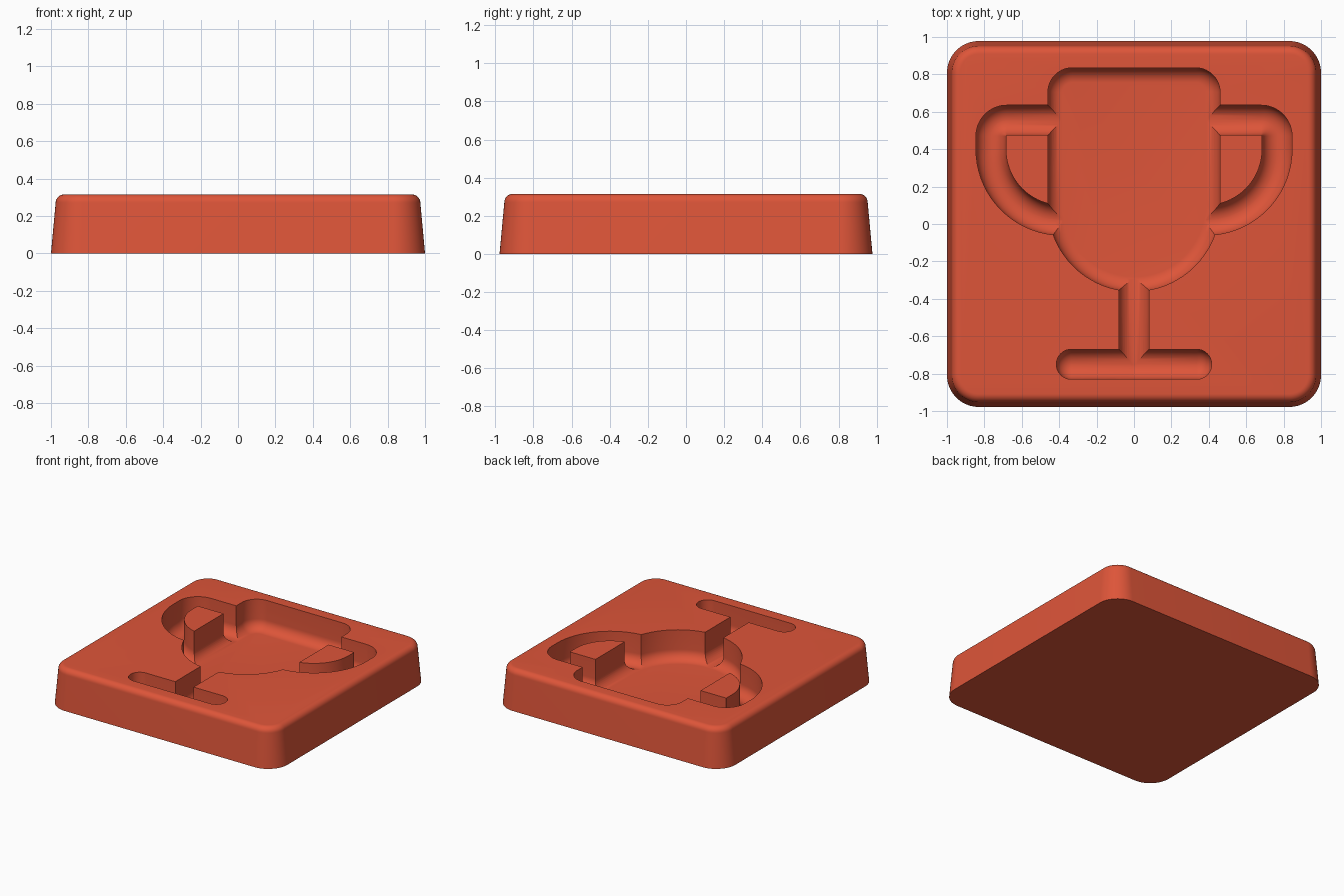
import bpy, bmesh
from math import sin, cos, radians, pi

if "Cube" in bpy.data.objects:
    bpy.data.objects.remove(bpy.data.objects["Cube"])

TOP = 0.315      # block height
FLOOR = 0.08     # height of the recess floor
COVE = 0.08      # radius of the rounded floor edge
EDGE = 0.045     # radius of the block's upper edge

clay = bpy.data.materials.new("terracotta_red")
clay.use_nodes = True
clay.diffuse_color = (0.73, 0.091, 0.041, 1)
clay.node_tree.nodes["Principled BSDF"].inputs["Base Color"].default_value = clay.diffuse_color


def arc(cx, cy, r, a0, a1, side=1):
    """Points on an arc, each with its outward direction."""
    n = max(2, int(abs(a1 - a0) / 5))
    out = []
    for i in range(n + 1):
        a = radians(a0 + (a1 - a0) * i / n)
        out.append((cx + r * cos(a), cy + r * sin(a), side * cos(a), side * sin(a)))
    return out


def loft(name, outline, rings, flip=1):
    """Stack of outlines, each pushed outward by r at height z, with closed ends."""
    bm = bmesh.new()
    loops = [[bm.verts.new((flip * (x + nx * r), y + ny * r, z)) for x, y, nx, ny in outline]
             for r, z in rings]
    for low, high in zip(loops, loops[1:]):
        for i in range(len(low)):
            j = (i + 1) % len(low)
            bm.faces.new((low[i], low[j], high[j], high[i]))
    bm.faces.new(loops[0][::-1])
    bm.faces.new(loops[-1])
    bmesh.ops.remove_doubles(bm, verts=bm.verts, dist=0.00001)
    bmesh.ops.recalc_face_normals(bm, faces=bm.faces)
    mesh = bpy.data.meshes.new(name)
    bm.to_mesh(mesh)
    bm.free()
    mesh.materials.append(clay)
    obj = bpy.data.objects.new(name, mesh)
    bpy.context.collection.objects.link(obj)
    return obj


def recess(name, outline, lift=0, flip=1):
    """Cutter with a rounded bottom edge and upright walls."""
    steps = 10
    rings = []
    for i in range(steps + 1):
        t = max(0.03, pi / 2 * i / steps)
        rings.append((COVE * sin(t), FLOOR + lift + COVE * (1 - cos(t))))
    rings.append((COVE, TOP + 0.1))
    return loft(name, outline, rings, flip)


# Block with drafted sides and a rounded upper edge
corners = (arc(0.83, 0.808, 0, 0, 90) + arc(-0.83, 0.808, 0, 90, 180)
           + arc(-0.83, -0.808, 0, 180, 270) + arc(0.83, -0.808, 0, 270, 360))
sides = [(0.17, 0)]
for k in range(9):
    a = pi / 2 * k / 8
    sides.append((0.145 - EDGE * (1 - cos(a)), TOP - EDGE * (1 - sin(a))))
block = loft("block", corners, sides)

# Cup bowl recess
bowl = (arc(0.33, 0.705, 0.05, 0, 90) + arc(-0.33, 0.705, 0.05, 90, 180)
        + arc(0, 0.1, 0.38, 180, 360))
cutters = [recess("bowl_cutter", bowl)]

# Curved handle grooves, one on each side
handle = (arc(0.68, 0.47, 0.085, 90, 0, -1) + arc(0.385, 0.4, 0.38, 0, -90, -1)
          + arc(0.385, 0.02, 0, 90, 270) + arc(0.385, 0.4, 0.38, -90, 0)
          + arc(0.68, 0.47, 0.085, 0, 90) + arc(0.3, 0.555, 0, 90, 270))
for side, flip in (("left", 1), ("right", -1)):
    cutters.append(recess(side + "_handle_cutter", handle, 0.001, flip))

# Stem and foot grooves
stem = arc(0, -0.25, 0, 0, 180) + arc(0, -0.75, 0, 180, 360)
foot = arc(0.335, -0.75, 0, -90, 90) + arc(-0.335, -0.75, 0, 90, 270)
cutters.append(recess("stem_cutter", stem, 0.001))
cutters.append(recess("foot_cutter", foot, 0.002))

# Carve the recesses
bpy.ops.object.select_all(action='DESELECT')
block.select_set(True)
bpy.context.view_layer.objects.active = block
for cutter in cutters:
    cutter.hide_render = True
    cut = block.modifiers.new(cutter.name, 'BOOLEAN')
    cut.operation = 'DIFFERENCE'
    cut.solver = 'EXACT'
    cut.object = cutter
    bpy.ops.object.modifier_apply(modifier=cut.name)
    bpy.data.objects.remove(cutter)

bpy.ops.object.shade_smooth_by_angle(angle=radians(30))
